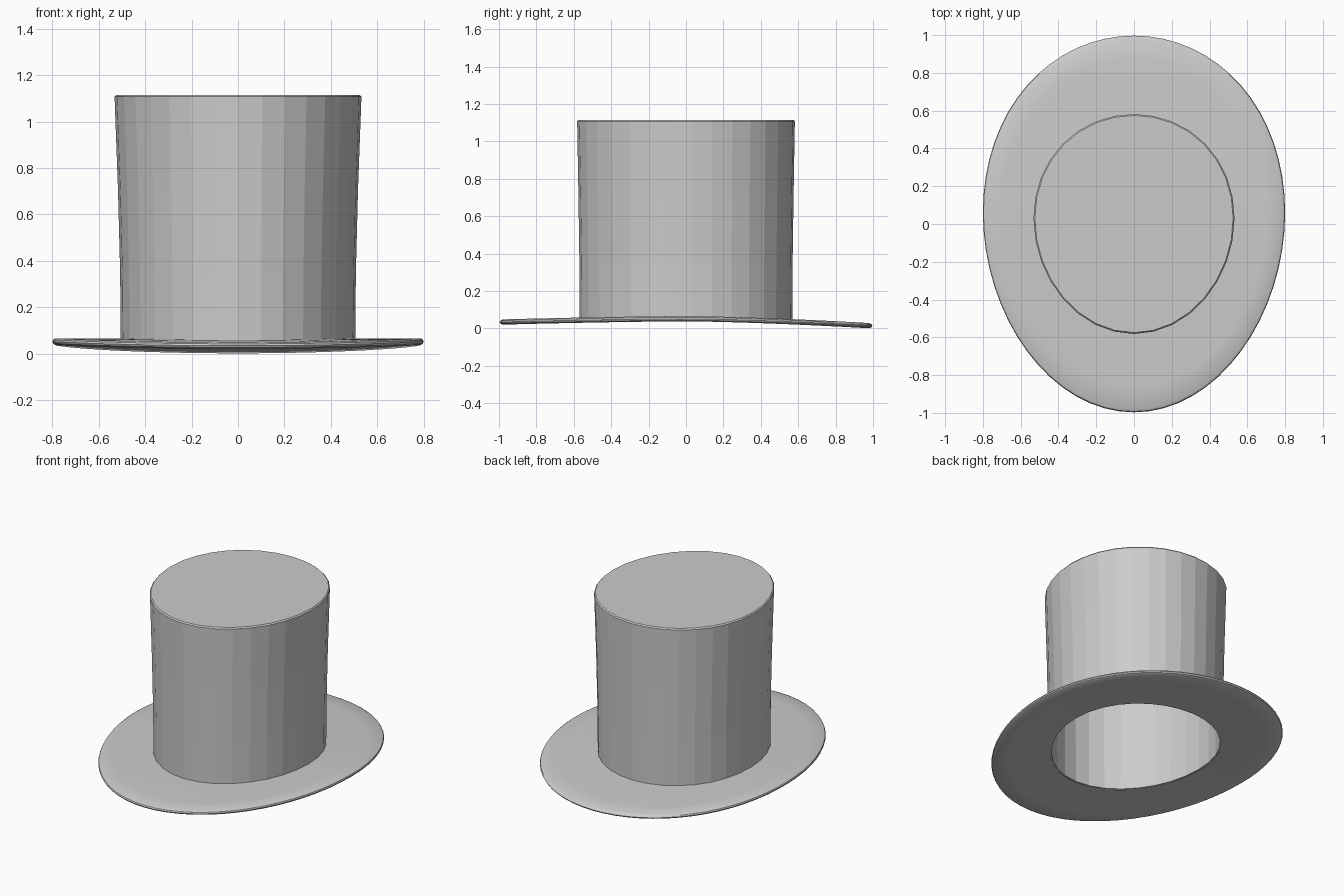
import bpy
import bmesh
from math import sin, cos, tau

cube = bpy.data.objects.get("Cube")
if cube:
    bpy.data.objects.remove(cube, do_unlink=True)

# One plain grey felt
felt = bpy.data.materials.new("grey_felt")
felt.use_nodes = True
grey = (0.6, 0.6, 0.6, 1)
felt.diffuse_color = grey
felt.node_tree.nodes["Principled BSDF"].inputs["Base Color"].default_value = grey


def oval(rx, ry, shift, count):
    """Egg-shaped outline whose widest point sits towards the back."""
    angles = [tau * i / count for i in range(count)]
    return [(rx * cos(a), ry * sin(a) + shift * cos(a) ** 2) for a in angles]


def brim_z(y):
    """Underside height of the brim, drooping to the front and back."""
    droop = 0.038 if y > 0 else 0.018
    return 0.038 - droop * abs(y) ** 1.5


def loft(name, rings, closed):
    """Skin a list of rings; join last to first, or cap both ends."""
    bm = bmesh.new()
    loops = [[bm.verts.new(p) for p in ring] for ring in rings]
    pairs = list(zip(loops, loops[1:]))
    if closed:
        pairs.append((loops[-1], loops[0]))
    else:
        bm.faces.new(loops[0])
        bm.faces.new(loops[-1])
    for a, b in pairs:
        for i in range(len(a)):
            j = (i + 1) % len(a)
            bm.faces.new((a[i], a[j], b[j], b[i]))
    bmesh.ops.recalc_face_normals(bm, faces=bm.faces)
    mesh = bpy.data.meshes.new(name)
    bm.to_mesh(mesh)
    bm.free()
    mesh.materials.append(felt)
    obj = bpy.data.objects.new(name, mesh)
    bpy.context.collection.objects.link(obj)
    return obj


# Crown: hollow faceted tube, flaring upwards, with a chamfered flat top
SIDES, WALL, SHIFT = 32, 0.018, 0.03
profile = [(0.505, 0.568, None), (0.508, 0.57, 0.35), (0.517, 0.575, 0.7),
           (0.532, 0.582, 1.107), (0.525, 0.575, 1.115)]


def crown_ring(rx, ry, z, inset=0):
    outline = oval(rx - inset, ry - inset, SHIFT, SIDES)
    return [(x, y, brim_z(y) + 0.002 if z is None else z) for x, y in outline]


outer = [crown_ring(*p) for p in profile]
inner = [crown_ring(*p, inset=WALL) for p in profile[:3]]
inner.append(crown_ring(0.532, 0.582, 1.09, WALL))
loft("crown", inner[::-1] + outer, False)

# Brim: thin curved oval ring with a rounded rim
COUNT, THICK = 64, 0.028
hole = oval(0.495, 0.558, SHIFT, COUNT)
edge = oval(0.8, 0.997, 0.06, COUNT)
section = [(0, 0), (0.35, 0), (0.7, 0), (0.96, 0), (0.99, 0.22), (1, 0.5),
           (0.99, 0.78), (0.96, 1), (0.7, 1), (0.35, 1), (0, 1)]
rings = []
for t, h in section:
    ring = []
    for (ax, ay), (bx, by) in zip(hole, edge):
        x, y = ax + (bx - ax) * t, ay + (by - ay) * t
        ring.append((x, y, brim_z(y) + THICK * h))
    rings.append(ring)
brim = loft("brim", rings, True)

bpy.ops.object.select_all(action="DESELECT")
brim.select_set(True)
bpy.context.view_layer.objects.active = brim
bpy.ops.object.shade_smooth_by_angle(angle=0.6)
